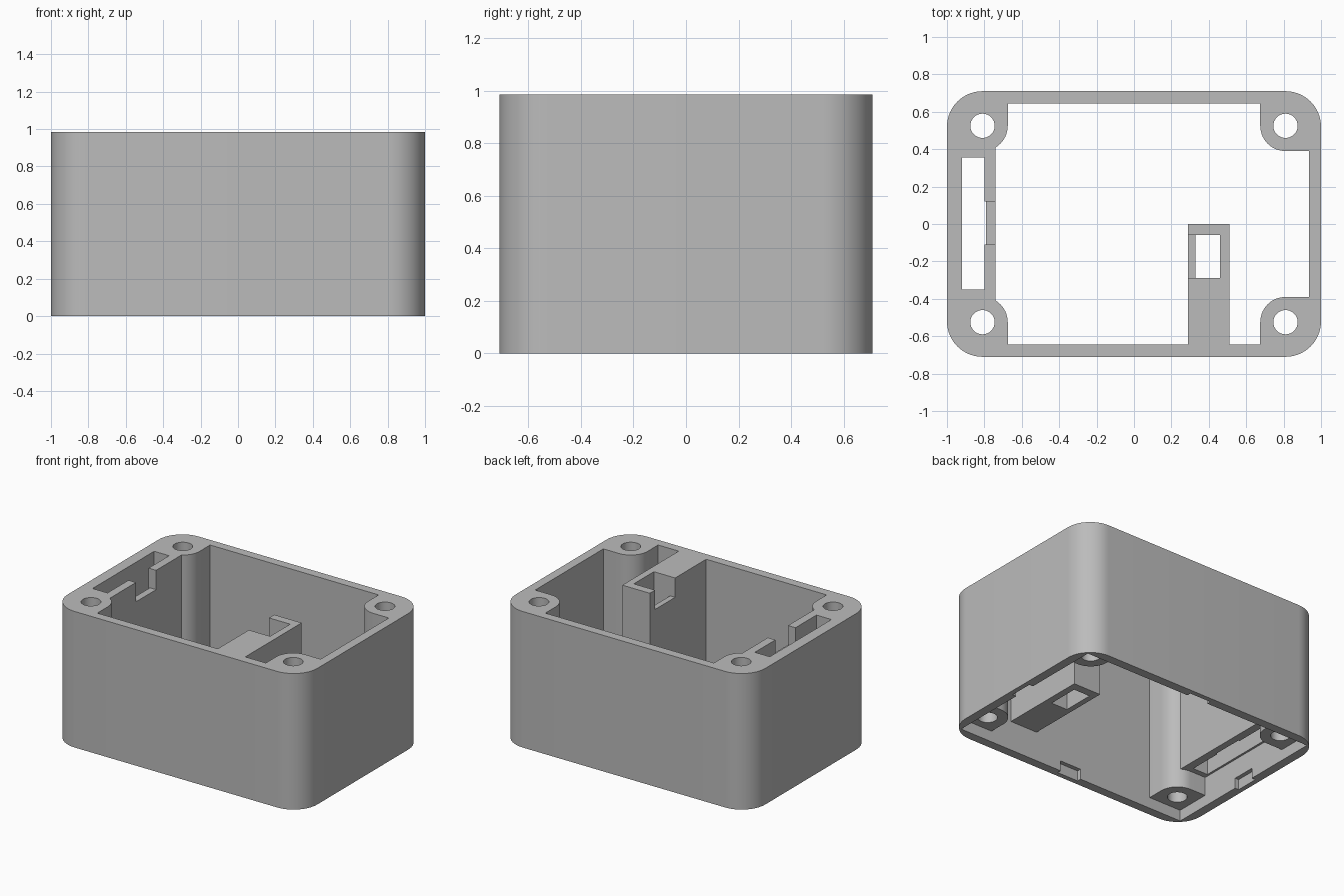
import bpy, bmesh
from math import cos, sin, pi

H = 0.985                     # case height
HX, HY = 1.0, 0.71            # outer half sizes
CX, CY = 0.81, 0.525          # screw post centres
FLOOR = 0.215                 # underside of the inner fittings

cube = bpy.data.objects.get("Cube")
if cube:
    bpy.data.objects.remove(cube, do_unlink=True)

grey = bpy.data.materials.new("plain grey")
grey.use_nodes = True
grey.diffuse_color = (0.5, 0.5, 0.5, 1)
grey.node_tree.nodes["Principled BSDF"].inputs["Base Color"].default_value = (0.5, 0.5, 0.5, 1)


def prism(name, points, z0, z1):
    """Extrude a plan outline from z0 to z1."""
    bm = bmesh.new()
    base = bm.faces.new([bm.verts.new((x, y, z0)) for x, y in points])
    top = bmesh.ops.extrude_face_region(bm, geom=[base])["geom"]
    bmesh.ops.translate(bm, vec=(0, 0, z1 - z0),
                        verts=[g for g in top if isinstance(g, bmesh.types.BMVert)])
    bmesh.ops.recalc_face_normals(bm, faces=bm.faces)
    mesh = bpy.data.meshes.new(name)
    bm.to_mesh(mesh)
    bm.free()
    mesh.materials.append(grey)
    obj = bpy.data.objects.new(name, mesh)
    bpy.context.collection.objects.link(obj)
    return obj


def box(name, x0, x1, y0, y1, z0, z1):
    return prism(name, [(x0, y0), (x1, y0), (x1, y1), (x0, y1)], z0, z1)


def arc(cx, cy, r, a0, a1, n=14):
    return [(cx + r * cos(a0 + (a1 - a0) * i / n),
             cy + r * sin(a0 + (a1 - a0) * i / n)) for i in range(n + 1)]


def cut(target, cutter):
    """Subtract the cutter from the target and discard the cutter."""
    mod = target.modifiers.new("cut", "BOOLEAN")
    mod.operation = "DIFFERENCE"
    mod.solver = "EXACT"
    mod.object = cutter
    bpy.context.view_layer.objects.active = target
    bpy.ops.object.modifier_apply(modifier=mod.name)
    bpy.data.objects.remove(cutter, do_unlink=True)


corners = [(1, 1), (-1, 1), (-1, -1), (1, -1)]

# Outer block with rounded vertical corners
R = 0.19
outline = []
for i, (sx, sy) in enumerate(corners):
    outline += arc(sx * (HX - R), sy * (HY - R), R, i * pi / 2, (i + 1) * pi / 2)
case = prism("case_body", outline, 0, H)

# Cavity shape, leaving room for posts, card pad and bracket
cavity = box("cavity", -0.935, 0.935, -0.645, 0.645, -0.2, 1.2)
for sx, sy in corners:
    post = [(1.1, 0.39)] + arc(CX, CY, 0.135, 1.5 * pi, pi) + [(0.675, 0.9), (1.1, 0.9)]
    cut(cavity, prism("post_shape", [(sx * x, sy * y) for x, y in post], 0.08, 1.4))
cut(cavity, box("pad_shape", -1.1, -0.74, -0.45, 0.45, FLOOR, 1.4))
cut(cavity, box("bracket_shape", 0.29, 0.51, -0.9, 0, FLOOR, 1.4))
cut(case, cavity)

# Screw holes
for sx, sy in corners:
    cut(case, prism("screw_hole", arc(sx * CX, sy * CY, 0.065, 0, 2 * pi, 32)[:-1], -0.1, 1.2))

# Side slot with its notch
cut(case, box("slot", -0.92, -0.80, -0.35, 0.355, 0.1, 1.2))
cut(case, box("slot_relief", -0.86, -0.79, -0.11, 0.12, 0.1, 1.2))
cut(case, box("slot_notch", -0.86, -0.70, -0.11, 0.12, H - 0.14, 1.2))

# Bracket opening with its notch
cut(case, box("bracket_hole", 0.33, 0.46, -0.29, -0.06, 0.1, 1.2))
cut(case, box("bracket_notch", 0.2, 0.4, -0.29, -0.06, H - 0.14, 1.2))

# Snap recesses in the middle of each wall at the bottom edge
cut(case, box("recess_long", -0.085, 0.085, -0.675, 0.675, -0.1, 0.075))
cut(case, box("recess_short", -0.965, 0.965, -0.085, 0.085, -0.1, 0.075))

# Smooth rounded surfaces, sharp edges kept
bpy.ops.object.select_all(action="DESELECT")
case.select_set(True)
bpy.context.view_layer.objects.active = case
bpy.ops.object.shade_smooth_by_angle(angle=pi / 6)
